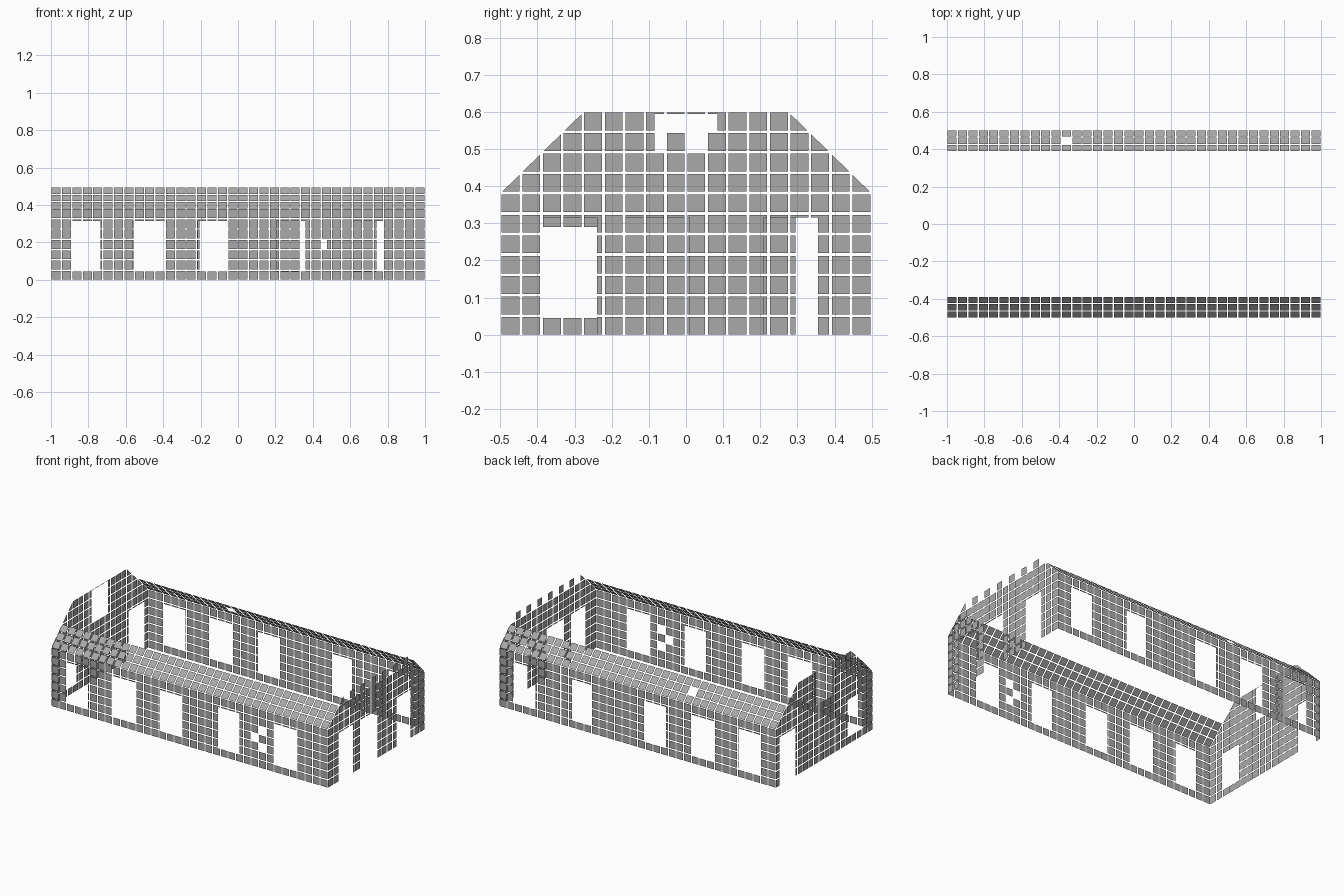
import bpy
import bmesh
from mathutils import Vector

cube = bpy.data.objects.get("Cube")
if cube:
    bpy.data.objects.remove(cube, do_unlink=True)

PITCH = 1 / 18      # tile spacing along each panel
ROW = 0.055         # tile spacing up each panel
GAP = 0.0075        # open joint between tiles

grey = bpy.data.materials.new("tile_grey")
grey.use_nodes = True
colour = (0.4, 0.4, 0.4, 1)
grey.diffuse_color = colour
grey.node_tree.nodes["Principled BSDF"].inputs["Base Color"].default_value = colour


def subtract(rect, hole):
    """Return the parts of a rectangle left outside a hole."""
    a, b, c, d = rect
    p, q, r, s = hole
    if p >= c or r <= a or q >= d or s <= b:
        return [rect]
    low, high = max(b, q), min(d, s)
    parts = [(a, b, c, low), (a, high, c, d), (a, low, p, high), (r, low, c, high)]
    return [t for t in parts if t[2] - t[0] > 0.0005 and t[3] - t[1] > 0.0005]


def tiled_panel(name, origin, across, up, columns, rows, row=ROW,
                holes=(), missing=lambda c, r: False, flip=False, gable=False):
    origin, across, up = Vector(origin), Vector(across), Vector(up)
    start = -columns * PITCH / 2
    bm = bmesh.new()
    for c in range(columns):
        for r in range(rows):
            if missing(c, r):
                continue
            u, v = start + c * PITCH, r * row
            pieces = [(u + GAP / 2, v, u + PITCH - GAP / 2, v + row - GAP)]
            for hole in holes:
                pieces = [part for piece in pieces for part in subtract(piece, hole)]
            for a, b, x, y in pieces:
                corners = [(a, b), (x, b), (x, y), (a, y)]
                verts = [bm.verts.new(origin + across * i + up * j) for i, j in corners]
                bm.faces.new(verts[::-1] if flip else verts)
    # Trim the sloping shoulders of an end wall
    if gable:
        for side in (-1, 1):
            bmesh.ops.bisect_plane(
                bm, geom=bm.verts[:] + bm.edges[:] + bm.faces[:],
                plane_co=(0, side * 0.5, 0.38), plane_no=(0, side * 0.22, 0.225),
                clear_outer=True)
    mesh = bpy.data.meshes.new(name)
    bm.to_mesh(mesh)
    bm.free()
    mesh.materials.append(grey)
    obj = bpy.data.objects.new(name, mesh)
    bpy.context.collection.objects.link(obj)
    return obj


def openings(spans, bottom=0.045, top=0.315):
    return [(a, bottom, b, top) for a, b in spans]


X, Y, Z = (1, 0, 0), (0, 1, 0), (0, 0, 1)

# Long walls with five windows each
front_windows = openings([(-0.89, -0.735), (-0.565, -0.39), (-0.215, -0.055),
                          (0.205, 0.36), (0.615, 0.78)])
back_windows = openings([(-0.89, -0.73), (-0.555, -0.385), (-0.205, -0.045),
                         (0.335, 0.475), (0.74, 0.9)])
broken = {(26, 3), (27, 2), (27, 4)}
tiled_panel("front_wall", (0, -0.5, 0), X, Z, 36, 7, holes=front_windows,
            missing=lambda c, r: (c, r) in broken)
tiled_panel("back_wall", (0, 0.5, 0), X, Z, 36, 7, holes=back_windows, flip=True)

# Sloping eaves, one tile lost at the back
slope = 0.5 ** 0.5
tiled_panel("front_roof", (0, -0.5, 0.382), X, (0, slope, slope), 36, 3, row=0.0543)
tiled_panel("back_roof", (0, 0.5, 0.382), X, (0, -slope, slope), 36, 3, row=0.0543,
            missing=lambda c, r: (c, r) == (11, 1), flip=True)

# End wall with three doorways and a ragged top
doorways = openings([(-0.39, -0.24), (-0.17, 0.01), (0.21, 0.355)], bottom=-1)
tiled_panel("left_end_wall", (1, 0, 0), Y, Z, 18, 10, holes=doorways, gable=True,
            missing=lambda c, r: r == 9 and c % 2 == 1)

# End wall with a window, a doorway and a high loft opening
end_holes = (openings([(-0.385, -0.24)], top=0.29) + openings([(0.295, 0.46)], bottom=-1)
             + openings([(-0.085, 0.085)], bottom=0.385, top=0.594))
tiled_panel("right_end_wall", (-1, 0, 0), Y, Z, 18, 11, holes=end_holes,
            gable=True, flip=True)
